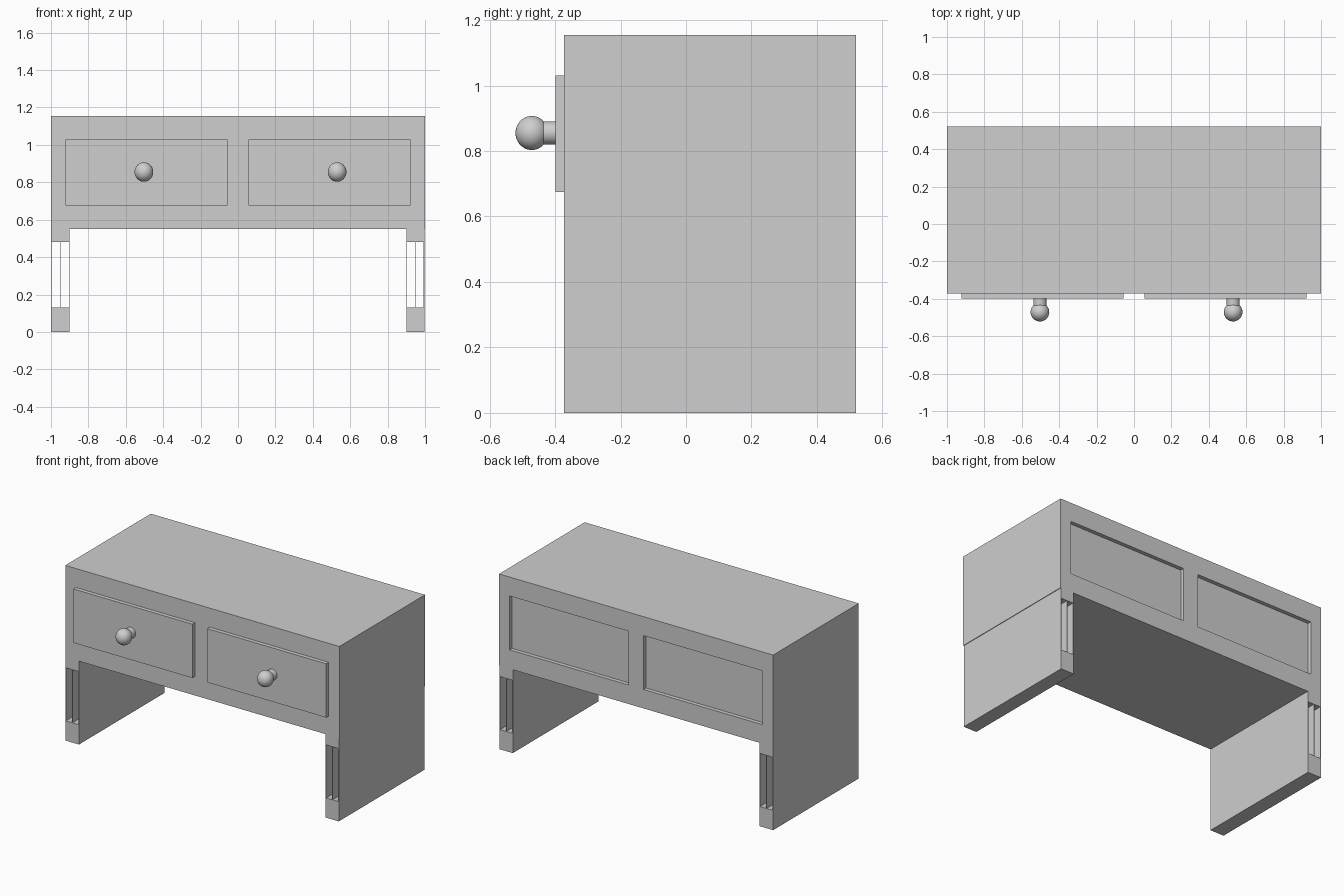
import bpy, math

if "Cube" in bpy.data.objects:
    bpy.data.objects.remove(bpy.data.objects["Cube"])

grey = bpy.data.materials.new("plain_grey")
grey.diffuse_color = (0.62, 0.62, 0.62, 1)
grey.use_nodes = True
grey.node_tree.nodes["Principled BSDF"].inputs["Base Color"].default_value = grey.diffuse_color

FRONT, BACK = -0.372, 0.52
STEP = 0.026                       # drawers sit this far forward of the case
DRAWER_Z = (0.675, 1.03)


def box(name, x, y, z):
    """Box from (min, max) pairs on each axis."""
    bpy.ops.mesh.primitive_cube_add(size=1, location=[(a + b) / 2 for a, b in (x, y, z)])
    ob = bpy.context.object
    ob.name = name
    ob.scale = [b - a for a, b in (x, y, z)]
    bpy.ops.object.transform_apply(location=False, rotation=False, scale=True)
    ob.data.materials.append(grey)
    return ob


def smooth(ob, name):
    ob.name = name
    ob.data.materials.append(grey)
    bpy.ops.object.shade_smooth_by_angle(angle=math.radians(40))


# case
case = box("case", (-1, 1), (FRONT, BACK), (0.55, 1.155))

for side, x, knob_x in (("left", (-0.922, -0.055), -0.503), ("right", (0.055, 0.922), 0.53)):
    # shallow recess behind each drawer
    cutter = box("recess_cutter", x, (BACK - STEP, BACK + 0.1), DRAWER_Z)
    mod = case.modifiers.new("recess", 'BOOLEAN')
    mod.object, mod.operation, mod.solver = cutter, 'DIFFERENCE', 'EXACT'
    bpy.context.view_layer.objects.active = case
    bpy.ops.object.modifier_apply(modifier=mod.name)
    bpy.data.objects.remove(cutter)

    # drawer front
    box(side + "_drawer_front", x, (FRONT - STEP, FRONT), DRAWER_Z)

    # knob stem and ball
    bpy.ops.mesh.primitive_cylinder_add(vertices=32, radius=0.035, depth=0.08,
                                        location=(knob_x, -0.435, 0.855),
                                        rotation=(math.pi / 2, 0, 0))
    smooth(bpy.context.object, side + "_knob_stem")
    bpy.ops.mesh.primitive_uv_sphere_add(segments=32, ring_count=16, radius=0.05,
                                         location=(knob_x, -0.471, 0.855))
    bpy.context.object.scale = (1, 1, 1.04)
    smooth(bpy.context.object, side + "_knob_ball")

# panel legs: solid foot and head joined by three thin sheets, open front to back
T = 0.004
for side, x0, x1 in (("left", -1.0, -0.9), ("right", 0.9, 0.996)):
    depth = (FRONT, BACK)
    box(side + "_leg_foot", (x0, x1), depth, (0, 0.13))
    box(side + "_leg_head", (x0, x1), depth, (0.48, 0.55))
    mid = (x0 + x1) / 2
    for part, a in (("outer", x0), ("middle", mid - T / 2), ("inner", x1 - T)):
        box(side + "_leg_sheet_" + part, (a, a + T), depth, (0.13, 0.48))
